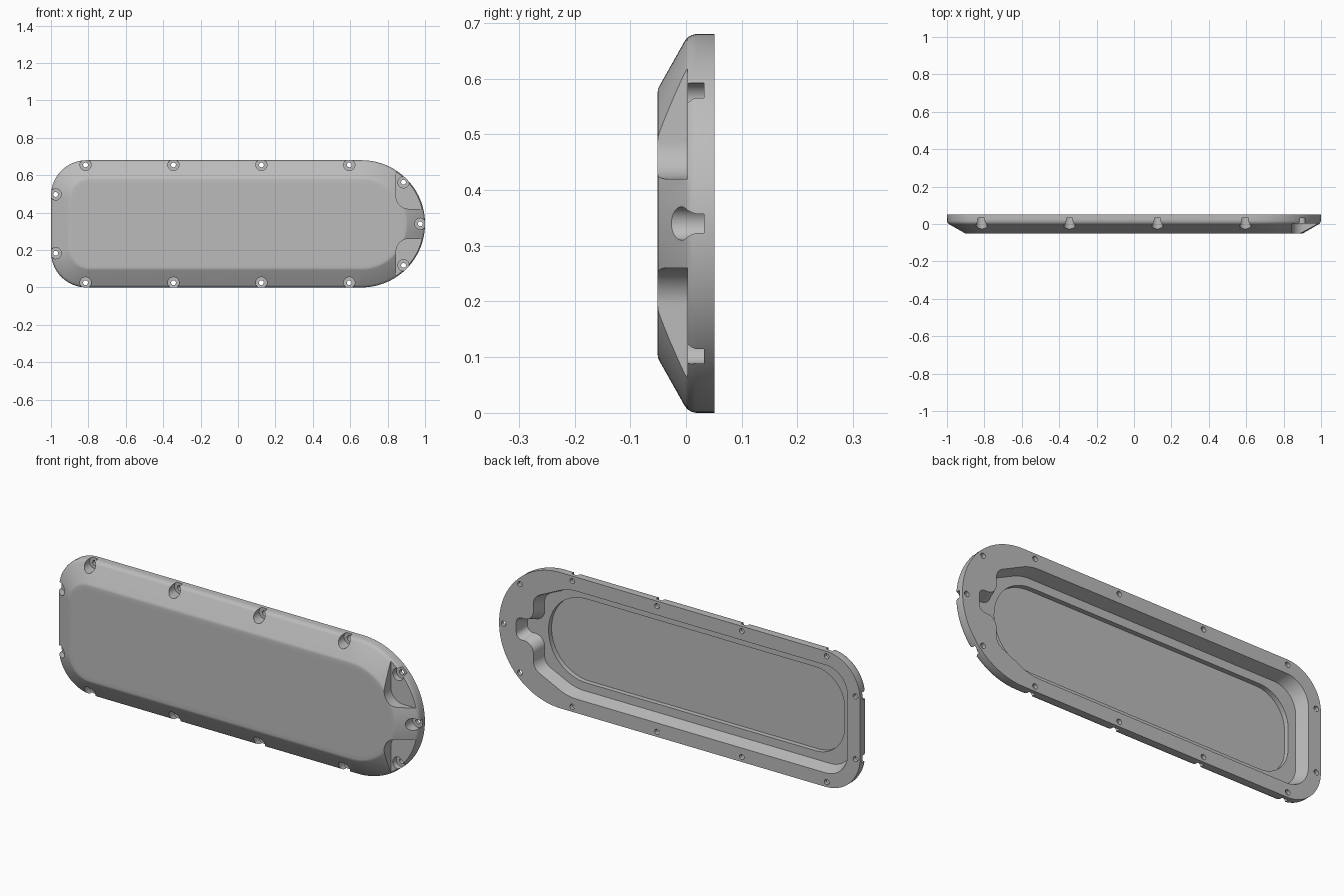
import bpy, bmesh, math
from mathutils import Vector

cube = bpy.data.objects.get("Cube")
if cube:
    bpy.data.objects.remove(cube, do_unlink=True)

MID = 0.34      # height of the long axis
BACK = 0.051    # half thickness

grey = bpy.data.materials.new("plain grey")
grey.use_nodes = True
colour = (0.5, 0.5, 0.5, 1)
grey.diffuse_color = colour
grey.node_tree.nodes["Principled BSDF"].inputs["Base Color"].default_value = colour


def rounded(corners, steps=16):
    """Outline in x, z from (x, z, radius) corners, each replaced by an arc."""
    points = []
    for i, (x, z, r) in enumerate(corners):
        p = Vector((x, z))
        if r == 0:
            points.append(p)
            continue
        a = (Vector(corners[i - 1][:2]) - p).normalized()
        b = (Vector(corners[(i + 1) % len(corners)][:2]) - p).normalized()
        half = a.angle(b) / 2
        centre = p + (a + b).normalized() * r / math.sin(half)
        start = p + a * r / math.tan(half) - centre
        end = p + b * r / math.tan(half) - centre
        turn = start.angle_signed(end)
        for k in range(steps + 1):
            t = -turn * k / steps
            c, s = math.cos(t), math.sin(t)
            points.append(centre + Vector((c * start.x - s * start.y,
                                           s * start.x + c * start.y)))
    return points


def loft(name, sections):
    """Closed solid through (outline, y) sections of equal point count."""
    bm = bmesh.new()
    rings = [[bm.verts.new((p.x, y, p.y)) for p in outline] for outline, y in sections]
    for a, b in zip(rings, rings[1:]):
        for i in range(len(a)):
            j = (i + 1) % len(a)
            bm.faces.new((a[i], a[j], b[j], b[i]))
    bm.faces.new(rings[0])
    bm.faces.new(rings[-1])
    bmesh.ops.remove_doubles(bm, verts=bm.verts, dist=1e-5)
    bmesh.ops.recalc_face_normals(bm, faces=bm.faces)
    mesh = bpy.data.meshes.new(name)
    bm.to_mesh(mesh)
    bm.free()
    mesh.materials.append(grey)
    obj = bpy.data.objects.new(name, mesh)
    bpy.context.collection.objects.link(obj)
    return obj


def prism(name, outline, y0, y1):
    return loft(name, [(outline, y0), (outline, y1)])


def circle(x, z, r, n=32):
    return [Vector((x + r * math.cos(math.tau * k / n),
                    z + r * math.sin(math.tau * k / n))) for k in range(n)]


def cover_outline(d):
    """Two tight corners at one end, a half circle at the other, inset by d."""
    left, right, h = d - 1, 1 - d, MID - d
    r = max(0.19 - d * 0.8, 0.05)
    return rounded([(left, MID - h, r), (right, MID - h, h - 0.0005),
                    (right, MID + h, h - 0.0005), (left, MID + h, r)], 24)


# Cover body: straight rim, rounded shoulder, sloped border, flat face
profile = [(0, BACK), (0, 0.018), (0.002, 0.010), (0.006, 0.003), (0.012, -0.002),
           (0.092, -0.047), (0.098, -0.050), (0.105, -BACK), (0.125, -BACK)]
cover = loft("cover", [(cover_outline(d), y) for d, y in profile])

cutters = []

# Pockets on both sides of the tongue at the round end
for s in (1, -1):
    corners = [(0.845, MID + s * 0.08, 0.068), (1.1, MID + s * 0.08, 0),
               (1.1, MID + s * 0.5, 0), (0.845, MID + s * 0.5, 0)]
    cutters.append(prism("pocket_cutter", rounded(corners), -0.2, 0.003))

# Hollow behind: outer step with a channel into the tongue, then the deep floor
def cavity_outline(d):
    side = [(d - 0.93, 0.07 + d, 0.12), (0.62, 0.07 + d, 0.22),
            (0.81 - d, 0.16 + d / 2, 0.06), (0.81 - d, 0.285 + d, 0.05),
            (0.905 - d, 0.285 + d, 0.03)]
    return rounded(side + [(x, 2 * MID - z, r) for x, z, r in reversed(side)])


cutters.append(loft("cavity_cutter", [(cavity_outline(0), 0.2), (cavity_outline(0), BACK),
                                      (cavity_outline(0.018), -0.012)]))
floor = rounded([(-0.87, 0.13, 0.16), (0.77, 0.13, 0.209),
                 (0.77, 0.55, 0.209), (-0.87, 0.55, 0.16)])
cutters.append(prism("floor_cutter", floor, 0.1, -0.036))

# Screw seats open to the edge, each with a through hole
seats = [(x, MID + s * 0.315) for x in (-0.815, -0.345, 0.125, 0.595) for s in (1, -1)]
seats += [(x, MID + s * z) for x, z in ((-0.975, 0.157), (0.885, 0.222)) for s in (1, -1)]
seats.append((0.975, MID))
for x, z in seats:
    cutters.append(prism("seat_cutter", circle(x, z, 0.03), -0.2, 0.032))
    cutters.append(prism("hole_cutter", circle(x, z, 0.013, 20), -0.1, 0.2))

# Cut everything out of the cover, then drop the cutters
bpy.context.view_layer.objects.active = cover
for cutter in cutters:
    cutter.hide_render = True
    mod = cover.modifiers.new("cut", "BOOLEAN")
    mod.operation = "DIFFERENCE"
    mod.solver = "EXACT"
    mod.object = cutter
    bpy.ops.object.modifier_apply(modifier=mod.name)
for cutter in cutters:
    bpy.data.objects.remove(cutter, do_unlink=True)

bpy.ops.object.select_all(action="DESELECT")
cover.select_set(True)
bpy.ops.object.shade_smooth_by_angle(angle=math.radians(32))
